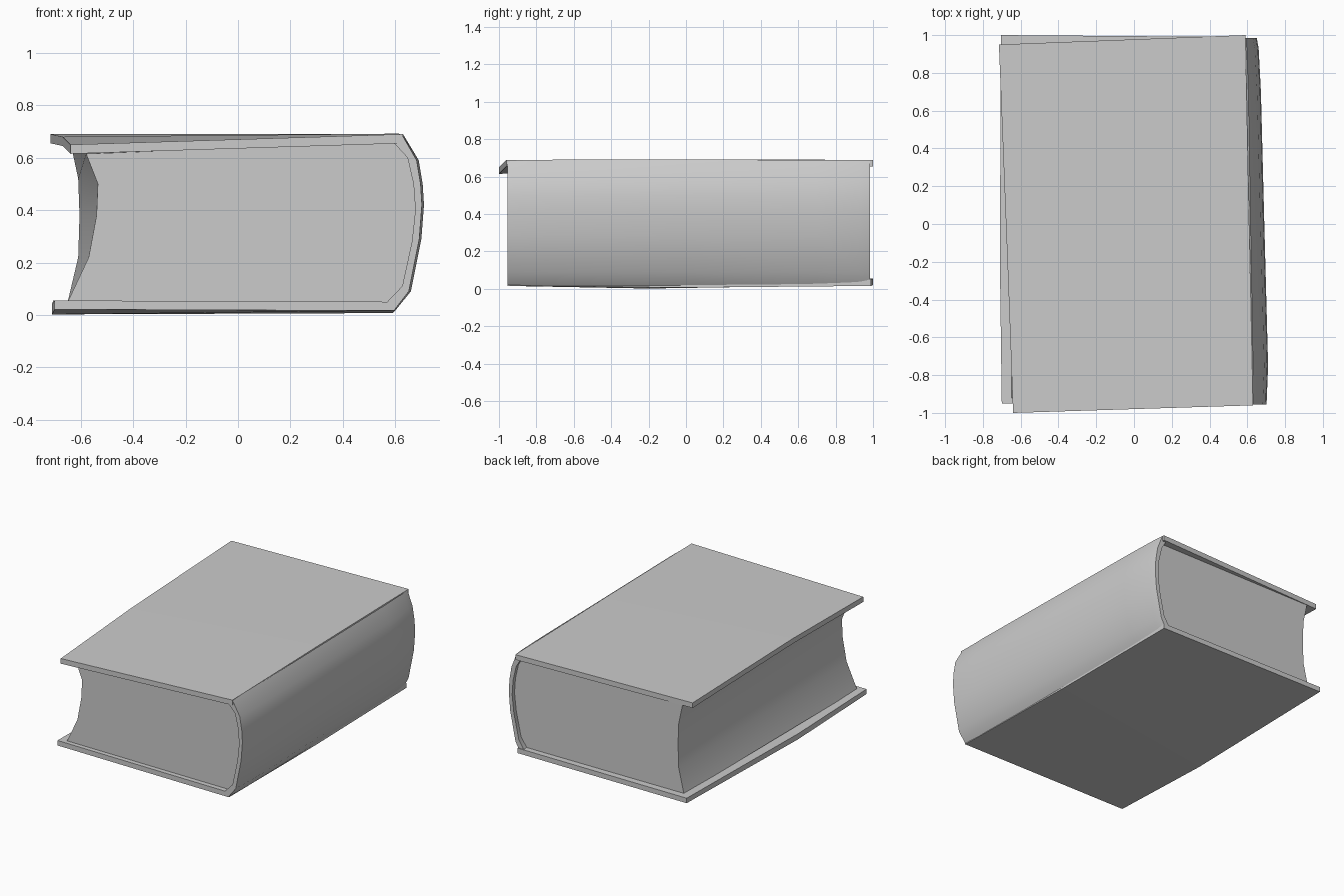
import bpy
import bmesh
from math import radians

cube = bpy.data.objects.get("Cube")
if cube:
    bpy.data.objects.remove(cube)

grey = bpy.data.materials.new("plain grey")
grey.use_nodes = True
colour = (0.6, 0.6, 0.6, 1)
grey.diffuse_color = colour
grey.node_tree.nodes["Principled BSDF"].inputs["Base Color"].default_value = colour


def loft(name, rings, smooth_angle=0):
    """Skin closed rings into a capped solid."""
    bm = bmesh.new()
    loops = [[bm.verts.new(p) for p in ring] for ring in rings]
    for a, b in zip(loops, loops[1:]):
        for i in range(len(a)):
            j = (i + 1) % len(a)
            bm.faces.new((a[i], a[j], b[j], b[i]))
    bm.faces.new(loops[0])
    bm.faces.new(reversed(loops[-1]))
    bmesh.ops.recalc_face_normals(bm, faces=bm.faces)
    mesh = bpy.data.meshes.new(name)
    bm.to_mesh(mesh)
    bm.free()
    mesh.materials.append(grey)
    obj = bpy.data.objects.new(name, mesh)
    bpy.context.collection.objects.link(obj)
    if smooth_angle:
        bpy.ops.object.select_all(action="DESELECT")
        obj.select_set(True)
        bpy.context.view_layer.objects.active = obj
        bpy.ops.object.shade_smooth_by_angle(angle=radians(smooth_angle))
    return obj


def board(left, right, thickness):
    """Cross-section of a cover between its fore edge and its hinge."""
    low = [(x, y, z - thickness) for x, y, z in (right, left)]
    return [left, right] + low


# Top cover, its front fore corner bent down
loft("top_cover", [
    board((-0.64, -1.0, 0.65), (0.63, -0.96, 0.69), 0.035),
    board((-0.67, -0.2, 0.68), (0.61, 0.0, 0.692), 0.035),
    board((-0.715, 0.95, 0.69), (0.59, 1.0, 0.69), 0.035),
])

# Bottom cover, sagging slightly along the fore edge
loft("bottom_cover", [
    board((-0.70, -0.95, 0.055), (0.60, -0.955, 0.05), 0.034),
    board((-0.71, -0.2, 0.04), (0.59, 0.0, 0.045), 0.038),
    board((-0.705, 1.0, 0.055), (0.58, 0.99, 0.05), 0.034),
])

# Rounded spine, wrapping from cover to cover and tapering to the back
outer = [(0.63, 0.69), (0.69, 0.59), (0.705, 0.50), (0.71, 0.42),
         (0.70, 0.29), (0.66, 0.09), (0.60, 0.016)]
inner = [(0.575, 0.05), (0.635, 0.11), (0.672, 0.28), (0.685, 0.40),
         (0.678, 0.50), (0.655, 0.60), (0.60, 0.657)]
stations = [(-0.955, -0.008), (-0.75, 0), (0.0, -0.02),
            (0.7, -0.038), (0.93, -0.05), (0.985, -0.06)]


def shift(x, z, dx):
    # The hinges move less than the middle of the curve
    return x + dx * (0.65 if z < 0.06 or z > 0.65 else 1)


loft("spine", [[(shift(x, z, dx), y, z) for x, z in outer + inner]
               for y, dx in stations], 50)

# Page block with a hollow fore edge, hollower at the front
back_edge = [(0.59, 0.05), (0.64, 0.11), (0.675, 0.28), (0.688, 0.40),
             (0.68, 0.50), (0.658, 0.60), (0.60, 0.66)]
front_fore = [(-0.58, 0.615), (-0.535, 0.50), (-0.54, 0.38), (-0.57, 0.22),
              (-0.65, 0.05)]
rear_fore = [(-0.64, 0.66), (-0.61, 0.52), (-0.605, 0.38), (-0.61, 0.22),
             (-0.65, 0.05)]


def pages(y, fore, dx):
    return [(x, y, z) for x, z in fore] + [(x + dx, y, z) for x, z in back_edge]


loft("page_block", [pages(-0.92, front_fore, 0),
                    pages(0.95, rear_fore, -0.05)], 40)
